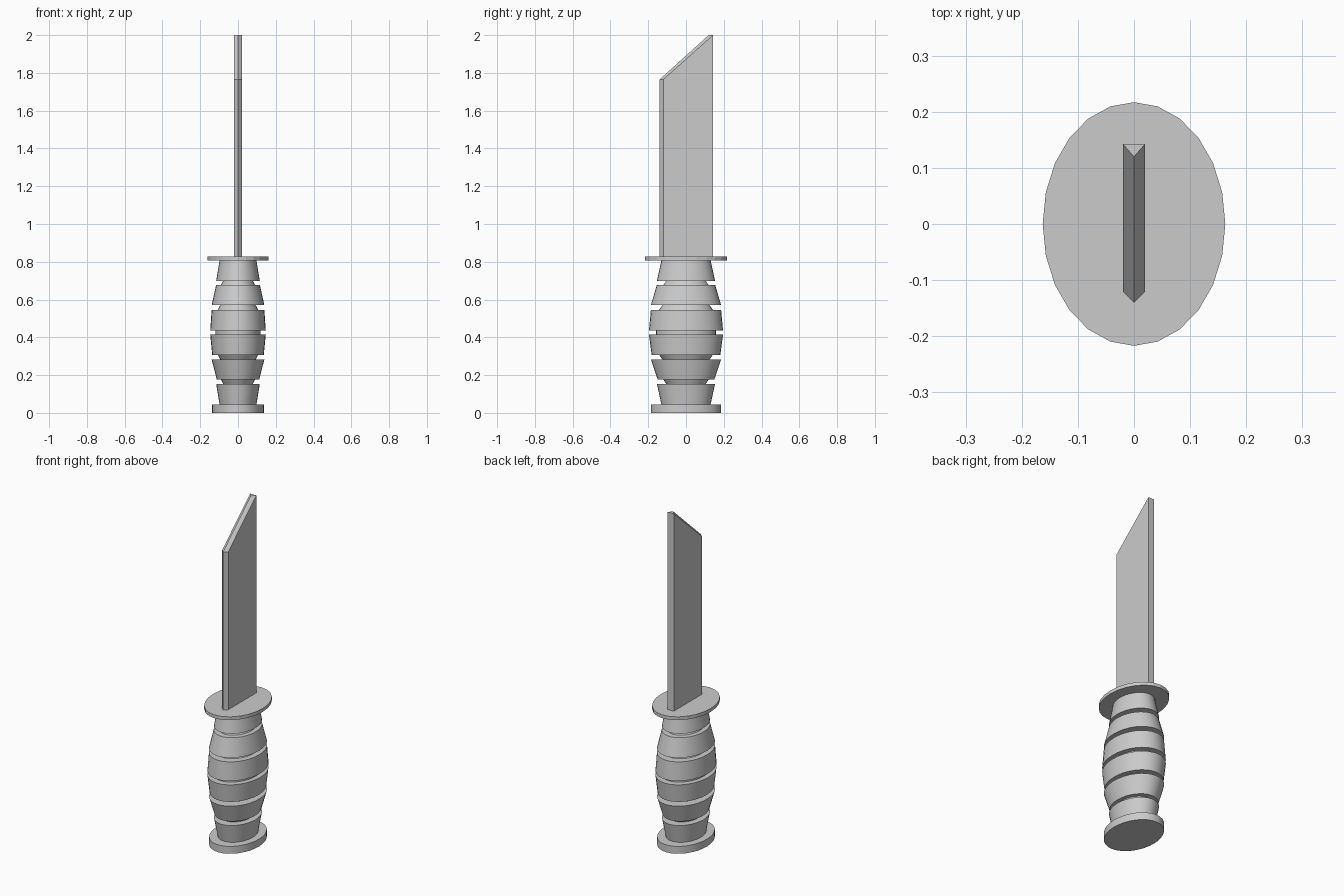
import bpy, bmesh, math

if "Cube" in bpy.data.objects:
    bpy.data.objects.remove(bpy.data.objects["Cube"])


def finish(name, bm, smooth=False):
    bmesh.ops.recalc_face_normals(bm, faces=bm.faces)
    me = bpy.data.meshes.new(name)
    bm.to_mesh(me)
    bm.free()
    ob = bpy.data.objects.new(name, me)
    bpy.context.collection.objects.link(ob)
    if smooth:
        bpy.ops.object.select_all(action='DESELECT')
        ob.select_set(True)
        bpy.context.view_layer.objects.active = ob
        bpy.ops.object.shade_smooth_by_angle(angle=math.radians(20))
    return ob


def oval_lathe(name, profile, squash, sides, smooth=False):
    """Stack oval rings (y radius, z); the x radius is y radius * squash."""
    bm = bmesh.new()
    rings = []
    for r, z in profile:
        rings.append([bm.verts.new((r * squash * math.cos(a), r * math.sin(a), z))
                      for a in (2 * math.pi * i / sides for i in range(sides))])
    for lo, hi in zip(rings, rings[1:]):
        for i in range(sides):
            j = (i + 1) % sides
            bm.faces.new((lo[i], lo[j], hi[j], hi[i]))
    bm.faces.new(rings[0])
    bm.faces.new(rings[-1])
    return finish(name, bm, smooth)


# Pommel
oval_lathe("pommel", [(0.186, 0), (0.186, 0.044)], 0.74, 32, True)

# Grip: six bands with recessed grooves between them
grip = [(0.130, 0.044), (0.154, 0.154), (0.105, 0.154),
        (0.120, 0.177), (0.150, 0.177), (0.186, 0.283), (0.125, 0.283),
        (0.142, 0.307), (0.182, 0.307), (0.196, 0.414), (0.159, 0.414),
        (0.159, 0.437), (0.196, 0.437), (0.186, 0.546), (0.142, 0.546),
        (0.125, 0.570), (0.186, 0.570), (0.155, 0.676), (0.120, 0.676),
        (0.105, 0.699), (0.154, 0.699), (0.130, 0.808)]
oval_lathe("grip", grip, 0.75, 32, True)

# Guard
oval_lathe("guard", [(0.217, 0.807), (0.217, 0.827)], 0.75, 24)

# Blade: straight section with a ridged cutting edge and slanted ridged tip
bm = bmesh.new()
T = 0.02


def row(z, y_side, y_ridge):
    return [bm.verts.new(c) for c in
            ((-T, y_side, z), (0, y_ridge, z), (T, y_side, z))]


base = row(0.815, -0.12, -0.14)
shoulder = row(1.765, -0.12, -0.14)
tip = row(2.0, 0.143, 0.12)
spine = [bm.verts.new((x, 0.143, 0.815)) for x in (-T, T)]
for lo, hi in ((base, shoulder), (shoulder, tip)):
    for i in range(2):
        bm.faces.new((lo[i], lo[i + 1], hi[i + 1], hi[i]))
for k, s in ((0, 0), (2, 1)):
    bm.faces.new((base[k], spine[s], tip[k], shoulder[k]))
bm.faces.new((spine[0], spine[1], tip[2], tip[0]))
bm.faces.new(tip)
bm.faces.new(base + [spine[1], spine[0]])
finish("blade", bm)
